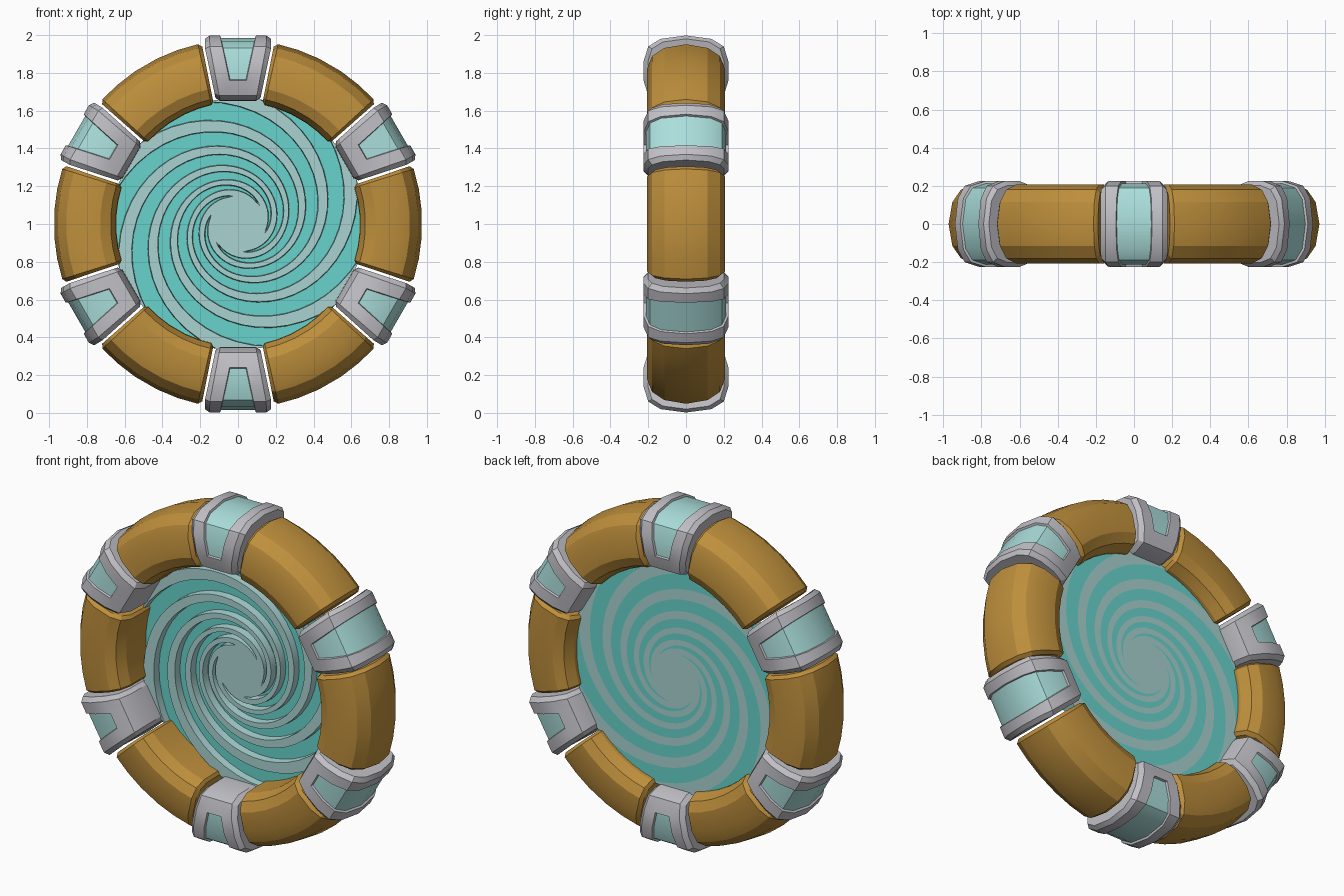
import bpy, bmesh, math

if "Cube" in bpy.data.objects:
    bpy.data.objects.remove(bpy.data.objects["Cube"])

CZ = 1.0          # height of the ring centre


def material(name, rgb):
    m = bpy.data.materials.new(name)
    lin = [(c / 255 / 12.92) if c < 11 else ((c / 255 + 0.055) / 1.055) ** 2.4 for c in rgb]
    m.diffuse_color = (*lin, 1)
    m.use_nodes = True
    m.node_tree.nodes["Principled BSDF"].inputs["Base Color"].default_value = m.diffuse_color
    return m


GOLD = material("ochre", (190, 143, 60))
GREY = material("light_grey", (192, 192, 198))
WINDOW = material("pale_aqua", (170, 222, 219))
TEAL = material("turquoise", (104, 212, 205))
PALE = material("pale_teal", (168, 211, 209))


def finish(bm, name, mats, angle):
    bmesh.ops.recalc_face_normals(bm, faces=bm.faces)
    me = bpy.data.meshes.new(name)
    bm.to_mesh(me)
    bm.free()
    ob = bpy.data.objects.new(name, me)
    bpy.context.collection.objects.link(ob)
    for m in mats:
        me.materials.append(m)
    bpy.ops.object.select_all(action='DESELECT')
    ob.select_set(True)
    bpy.context.view_layer.objects.active = ob
    bpy.ops.object.shade_smooth_by_angle(angle=math.radians(angle))
    return ob


def full_profile(half):
    """Mirror a half cross-section (radius, depth) across depth = 0."""
    return half + [(r, -y) for r, y in reversed(half[1:-1])]


def loft(bm, rings):
    """Skin closed rings of points, cap both ends, return the grid of faces."""
    vs = [[bm.verts.new(p) for p in ring] for ring in rings]
    n = len(vs[0])
    grid = [[bm.faces.new((a[j], a[(j + 1) % n], b[(j + 1) % n], b[j])) for j in range(n)]
            for a, b in zip(vs, vs[1:])]
    bm.faces.new(vs[0])
    bm.faces.new(vs[-1])
    return grid


# Gold arc segments
gold_half = [(.645, 0), (.648, .12), (.675, .18), (.73, .207), (.84, .207),
             (.91, .18), (.955, .115), (.975, 0)]
gold_profile = full_profile(gold_half)


def gold_segment(i):
    mid = i * math.pi / 3
    rings = []
    for deg, s in [(-18.6, .9), (-17.4, 1), (-11, 1), (-4, 1), (4, 1), (11, 1), (17.4, 1), (18.6, .9)]:
        a = mid + math.radians(deg)
        ring = []
        for r, y in gold_profile:
            rr = .81 + (r - .81) * s
            ring.append((rr * math.cos(a), y * s, CZ + rr * math.sin(a)))
        rings.append(ring)
    bm = bmesh.new()
    loft(bm, rings)
    finish(bm, f"gold_segment_{i + 1}", [GOLD], 22)


# Grey clamps with a recessed aqua band over the outside
clamp_half = [(.65, 0), (.653, .13), (.68, .2), (.76, .225), (.86, .225),
              (.94, .2), (.98, .135), (.998, 0)]
clamp_profile = full_profile(clamp_half)


def clamp(i):
    a = math.radians(30 + 60 * i)
    ca, sa = math.cos(a), math.sin(a)

    def point(r, x, y):
        return (r * ca - x * sa, y, CZ + r * sa + x * ca)

    def body(r):
        return min(.12 + (r - .655) * .19, .175)

    def win(r):
        return max(.045, .045 + (r - .76) * .21)

    rings = []
    for side, kind in [(-1, 'end'), (-1, 'body'), (-1, 'win'), (1, 'win'), (1, 'body'), (1, 'end')]:
        ring = []
        for r, y in clamp_profile:
            s = .9 if kind == 'end' else 1
            x = win(r) if kind == 'win' else body(r) - (.025 if kind == 'body' else 0)
            ring.append(point(.82 + (r - .82) * s, side * x, y * s))
        rings.append(ring)
    bm = bmesh.new()
    grid = loft(bm, rings)
    n = len(clamp_profile)
    band = [grid[2][j] for j in range(n)
            if min(clamp_profile[j][0], clamp_profile[(j + 1) % n][0]) > .755]
    bmesh.ops.recalc_face_normals(bm, faces=bm.faces)
    bmesh.ops.inset_region(bm, faces=band, thickness=.004, depth=-.012, use_even_offset=True)
    for f in band:
        f.material_index = 1
    finish(bm, f"clamp_{i + 1}", [GREY, WINDOW], 25)


# Swirl disc: raised spiral arms in front, flush pattern behind
def swirl_disc():
    ARMS, ROWS, R0, R1 = 6, 40, .15, .67
    BASE, TOP, BACK = .06, .015, .10
    TCOLS = 4                                   # turquoise columns per arm
    bm = bmesh.new()
    front, back = [], []
    for k in range(ROWS + 1):
        r = R0 * (R1 / R0) ** (k / ROWS)
        f = .56 * min(1, k / 14) ** .7          # turquoise share of each arm
        spin = math.radians(56) + math.log(r / .65) / .27
        bevel = min(.012 / r / (math.tau / ARMS), .25 * (1 - f))
        us = [(-f / 2 + f * c / TCOLS, BASE) for c in range(TCOLS + 1)]
        us += [(f / 2 + bevel, TOP), (.5, TOP), (1 - f / 2 - bevel, TOP)]
        row_f, row_b = [], []
        for arm in range(ARMS):
            for u, y in us:
                t = spin + (arm + u) * math.tau / ARMS
                x, z = r * math.cos(t), CZ + r * math.sin(t)
                row_f.append(bm.verts.new((x, TOP if k == 0 else y, z)))
                row_b.append(bm.verts.new((x, BACK, z)))
        front.append(row_f)
        back.append(row_b)
    n, per = len(front[0]), TCOLS + 4

    def quad(vs, j):
        bm.faces.new(vs).material_index = 0 if j % per < TCOLS else 1

    for rows in (front, back):
        for a, b in zip(rows, rows[1:]):
            for j in range(n):
                quad((a[j], a[(j + 1) % n], b[(j + 1) % n], b[j]), j)
        hub = bm.verts.new((0, TOP if rows is front else BACK, CZ))
        for j in range(n):
            bm.faces.new((hub, rows[0][j], rows[0][(j + 1) % n])).material_index = 1
    for j in range(n):                          # outer rim
        m = (j + 1) % n
        quad((front[-1][j], front[-1][m], back[-1][m], back[-1][j]), j)
    bmesh.ops.remove_doubles(bm, verts=bm.verts, dist=1e-5)
    finish(bm, "swirl_disc", [TEAL, PALE], 20)


for i in range(6):
    gold_segment(i)
    clamp(i)
swirl_disc()
